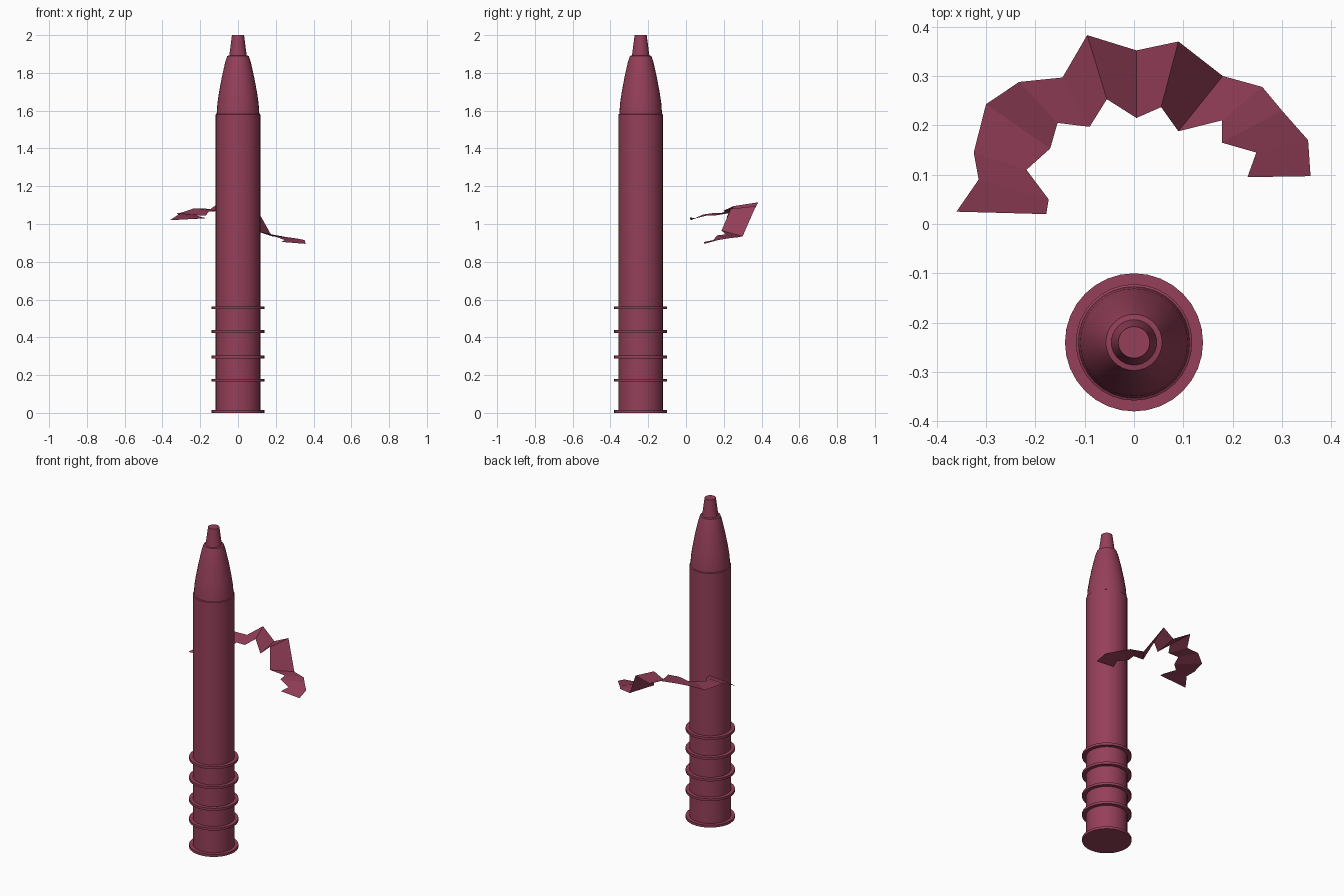
import bpy, math

if "Cube" in bpy.data.objects:
    bpy.data.objects.remove(bpy.data.objects["Cube"])

mat = bpy.data.materials.new("crimson")
mat.diffuse_color = (0.30, 0.05, 0.10, 1)
mat.use_nodes = True
mat.node_tree.nodes["Principled BSDF"].inputs["Base Color"].default_value = mat.diffuse_color


def add_mesh(name, verts, faces, smooth):
    me = bpy.data.meshes.new(name)
    me.from_pydata(verts, [], faces)
    me.update()
    me.materials.append(mat)
    ob = bpy.data.objects.new(name, me)
    bpy.context.collection.objects.link(ob)
    if smooth:
        bpy.ops.object.select_all(action='DESELECT')
        bpy.context.view_layer.objects.active = ob
        ob.select_set(True)
        bpy.ops.object.shade_smooth_by_angle(angle=math.radians(30))
    return ob


def lathe(name, profile, n=32, y=-0.24):
    # profile of (radius, z) from bottom to top, capped at both ends
    verts = [(r * math.cos(2 * math.pi * i / n), y + r * math.sin(2 * math.pi * i / n), z)
             for r, z in profile for i in range(n)]
    faces = [(k * n + i, k * n + (i + 1) % n, (k + 1) * n + (i + 1) % n, (k + 1) * n + i)
             for k in range(len(profile) - 1) for i in range(n)]
    faces.append(tuple(reversed(range(n))))
    faces.append(tuple(range((len(profile) - 1) * n, len(profile) * n)))
    return add_mesh(name, verts, faces, True)


# Stick with stepped wrapper end, tapered shoulder and blunt tip
lathe("crayon_body", [
    (0.118, 0.005), (0.118, 1.58), (0.113, 1.583), (0.109, 1.64), (0.100, 1.70),
    (0.085, 1.78), (0.067, 1.86), (0.057, 1.89), (0.046, 1.892), (0.032, 2.0)])

# Thin raised bands and foot flange
for k, z in enumerate((0.0, 0.165, 0.289, 0.424, 0.549)):
    lathe(f"band_{k + 1}", [(0.14, z), (0.14, z + 0.015)])

# Torn paper strip: outer and inner edge points in pairs
outer = [(-.36, .025, 1.02), (-.315, .09, 1.05), (-.325, .145, 1.058), (-.30, .243, 1.06),
         (-.233, .288, 1.083), (-.145, .297, 1.08), (-.095, .383, 1.115), (.005, .352, 1.06),
         (.09, .37, 1.095), (.18, .30, .935), (.26, .278, .93), (.30, .23, .925),
         (.353, .17, .915), (.358, .097, .895)]
inner = [(-.178, .02, 1.035), (-.173, .05, 1.03), (-.218, .11, 1.045), (-.17, .153, 1.045),
         (-.155, .205, 1.065), (-.09, .197, 1.07), (-.055, .253, 1.095), (.005, .215, 1.035),
         (.055, .237, 1.08), (.09, .188, .965), (.178, .21, .945), (.178, .165, .94),
         (.248, .145, .915), (.23, .095, .905)]
m = len(outer)
add_mesh("torn_paper_strip", outer + inner,
         [(i, m + i, m + i + 1, i + 1) for i in range(m - 1)], False)
